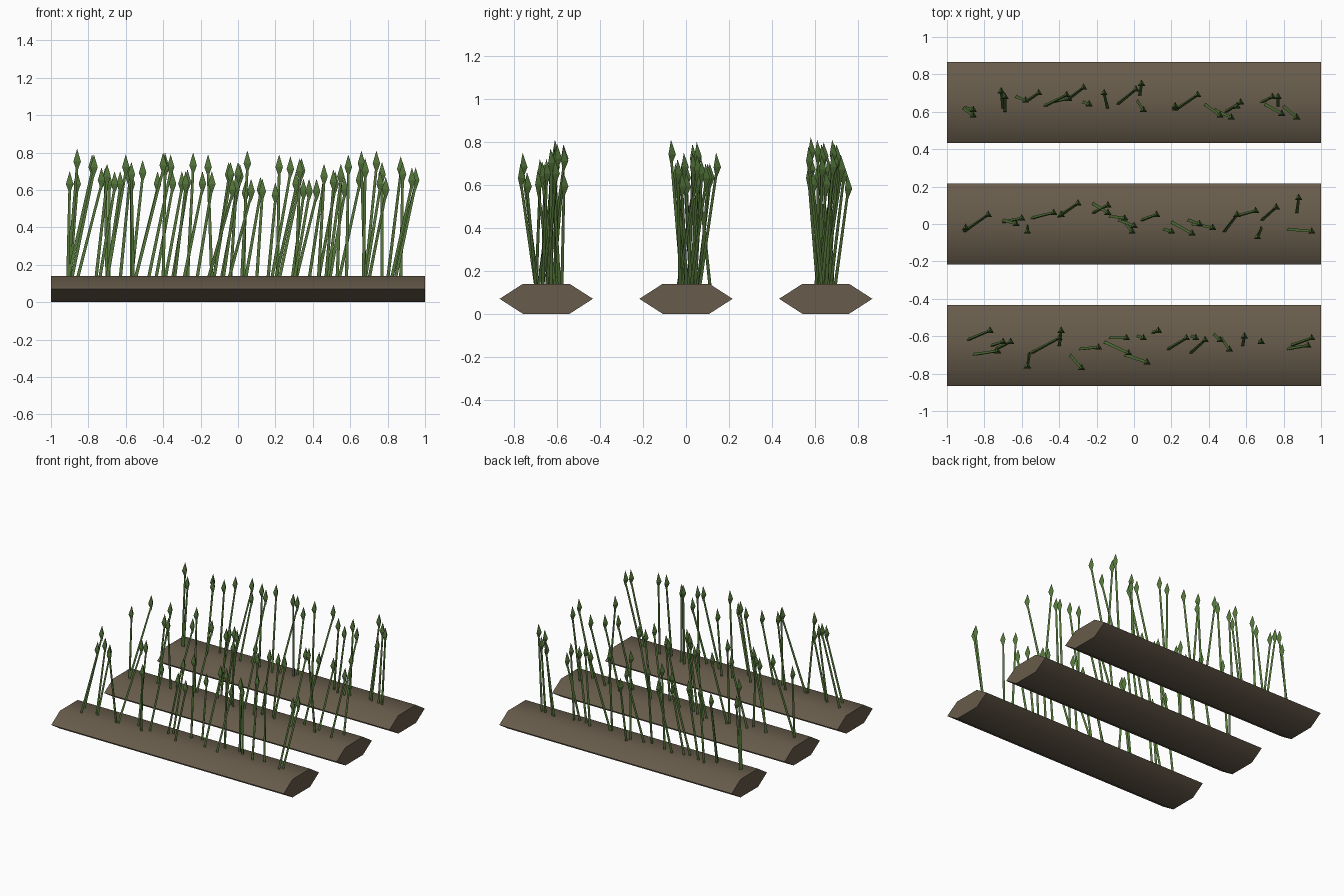
import bpy, bmesh, math
from mathutils import Vector

if "Cube" in bpy.data.objects:
    bpy.data.objects.remove(bpy.data.objects["Cube"])


def flat_colour(name, rgb):
    mat = bpy.data.materials.new(name)
    mat.diffuse_color = (*rgb, 1)
    mat.use_nodes = True
    mat.node_tree.nodes["Principled BSDF"].inputs["Base Color"].default_value = mat.diffuse_color
    return mat


soil = flat_colour("soil_brown", (0.135, 0.105, 0.07))
green = flat_colour("leaf_green", (0.085, 0.17, 0.04))


def finish(bm, name, mat):
    bmesh.ops.recalc_face_normals(bm, faces=bm.faces)
    mesh = bpy.data.meshes.new(name)
    bm.to_mesh(mesh)
    bm.free()
    mesh.materials.append(mat)
    obj = bpy.data.objects.new(name, mesh)
    bpy.context.collection.objects.link(obj)
    return obj


def ring(bm, centre, radius):
    # triangular section with one flat side facing the front
    return [bm.verts.new(Vector(centre) + Vector((radius * math.cos(a), radius * math.sin(a), 0)))
            for a in (math.radians(d) for d in (90, 210, 330))]


def bridge(bm, low, high):
    for i in range(3):
        j = (i + 1) % 3
        bm.faces.new((low[i], low[j], high[j], high[i]))


def add_stalk(bm, foot, tip):
    low, high = ring(bm, foot, 0.010), ring(bm, tip, 0.008)
    bridge(bm, low, high)
    bm.faces.new(low[::-1])
    bm.faces.new(high)


def add_bud(bm, tip):
    x, y, z = tip
    top = bm.verts.new((x, y, z))
    bottom = bm.verts.new((x, y, z - 0.125))
    mid = ring(bm, (x, y, z - 0.068), 0.023)
    for i in range(3):
        j = (i + 1) % 3
        bm.faces.new((mid[i], mid[j], top))
        bm.faces.new((mid[j], mid[i], bottom))


# Plants in hundredths: foot x, foot y, tip x, tip y, tip height (y from the bed centre)
back = [(-90, -3, -86, -4, 70), (-91, -3, -86, -7, 82), (-70, -3, -71, 6, 72), (-69, -5, -69, 3, 70),
        (-63, 3, -58, 1, 73), (-57, 1, -51, 5, 76), (-48, -2, -36, 4, 79), (-44, 0, -35, 2, 70),
        (-35, 2, -27, 8, 71), (-27, 0, -24, -1, 80), (-14, -3, -16, 5, 79), (-9, -1, 1, 7, 74),
        (3, 4, 4, 10, 65), (2, 1, 5, -4, 81), (21, -4, 22, -2, 79), (22, -4, 34, 4, 77),
        (38, -1, 46, -7, 74), (43, -4, 52, -8, 70), (49, -5, 57, 0, 67), (53, -3, 55, -2, 74),
        (68, 0, 74, 3, 81), (77, -2, 77, 3, 75), (70, -1, 79, -6, 67), (80, -2, 87, -8, 78)]
middle = [(-91, -4, -78, 5, 79), (-91, -3, -90, -2, 70), (-70, 2, -63, 0, 70), (-70, 1, -60, 3, 79),
          (-57, -1, -57, -4, 70), (-55, 3, -43, 6, 70), (-40, 4, -39, 5, 80), (-39, 5, -30, 11, 70),
          (-22, 11, -14, 6, 70), (-22, 6, -14, 10, 70), (-13, 4, -5, 3, 75), (-8, 2, 0, -1, 75),
          (-4, 0, -1, -4, 68), (4, 2, 12, 5, 67), (16, -3, 20, -4, 64), (20, 1, 31, -5, 70),
          (29, 2, 35, 0, 66), (31, 0, 42, -2, 66), (48, -4, 55, 5, 74), (54, 4, 65, 7, 72),
          (68, -2, 66, -7, 81), (68, 2, 76, 9, 70), (87, 6, 88, 14, 75), (82, -3, 95, -4, 72)]
front = [(-89, 3, -77, 8, 79), (-86, -5, -73, -3, 72), (-76, 0, -70, 2, 74), (-74, -2, -66, 2, 70),
         (-56, -4, -57, -11, 75), (-55, -4, -40, 4, 80), (-40, 0, -39, 8, 78), (-34, -5, -28, -12, 70),
         (-29, -2, -19, -1, 70), (-16, 2, -3, -4, 67), (-13, 4, -4, 4, 75), (-5, -5, 7, -9, 66),
         (2, 5, 5, 4, 81), (10, 7, 13, 8, 66), (18, -2, 28, 4, 78), (31, 5, 33, 4, 77),
         (30, -4, 38, 3, 66), (43, 6, 46, 3, 74), (47, 4, 51, -2, 71), (58, 0, 59, 5, 79),
         (67, 2, 68, 2, 77), (82, -2, 93, 0, 72), (84, 0, 95, 4, 72)]

for label, y0, plants in (("back", 0.65, back), ("middle", 0.0, middle), ("front", -0.65, front)):
    # soil bed: flattened hexagonal ridge
    bm = bmesh.new()
    ends = [[bm.verts.new((x, y0 + y, z)) for y, z in
             ((-0.217, 0.07), (-0.108, 0), (0.108, 0), (0.217, 0.07), (0.108, 0.14), (-0.108, 0.14))]
            for x in (-1, 1)]
    for i in range(6):
        j = (i + 1) % 6
        bm.faces.new((ends[0][i], ends[0][j], ends[1][j], ends[1][i]))
    for end in ends:
        bm.faces.new(end)
    bed = finish(bm, label + "_soil_bed", soil)
    bpy.ops.object.select_all(action='DESELECT')
    bed.select_set(True)
    bpy.context.view_layer.objects.active = bed
    bpy.ops.object.shade_smooth_by_angle(angle=math.radians(40))

    # leaning stalks with a pointed bud on each
    stalks, buds = bmesh.new(), bmesh.new()
    for plant in plants:
        fx, fy, tx, ty, tz = (v / 100 for v in plant)
        tip = (tx, y0 + ty, tz)
        add_stalk(stalks, (fx, y0 + fy, 0.12), (tx, y0 + ty, tz - 0.09))
        add_bud(buds, tip)
    finish(stalks, label + "_stalks", green)
    finish(buds, label + "_buds", green)
